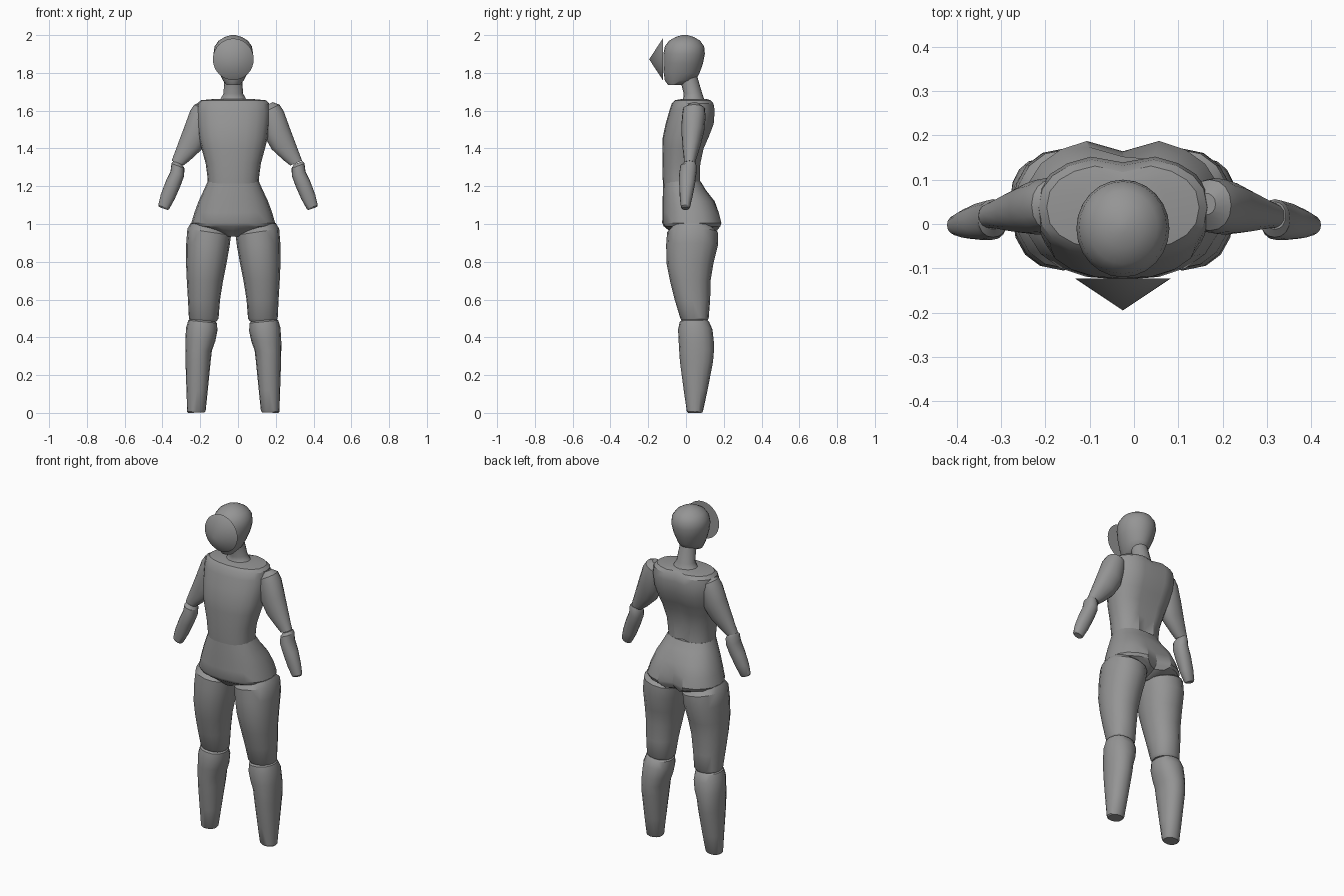
import bpy, bmesh, math
from mathutils import Vector

CX = -0.025  # body centre line

grey = bpy.data.materials.new("mannequin grey")
grey.diffuse_color = (0.3, 0.3, 0.3, 1)


def finish(name, bm, angle=30):
    bmesh.ops.recalc_face_normals(bm, faces=bm.faces)
    me = bpy.data.meshes.new(name)
    bm.to_mesh(me)
    bm.free()
    ob = bpy.data.objects.new(name, me)
    bpy.context.collection.objects.link(ob)
    me.materials.append(grey)
    bpy.ops.object.select_all(action='DESELECT')
    ob.select_set(True)
    bpy.context.view_layer.objects.active = ob
    bpy.ops.object.shade_smooth_by_angle(angle=math.radians(angle))
    return ob


def loft(name, rings, sides=16, power=1.0, side=1, cx=0.0, shape=None, angle=30):
    """Skin over rings (x0, z0, x1, z1, y0, y1): inner point, outer point, front, back."""
    bm = bmesh.new()
    loops = []
    for x0, z0, x1, z1, y0, y1 in rings:
        loop = []
        for i in range(sides):
            a = math.tau * i / sides
            c, s = math.cos(a), math.sin(a)
            c = math.copysign(abs(c) ** power, c)
            s = math.copysign(abs(s) ** power, s)
            p = Vector(((x0 + x1) / 2 + c * (x1 - x0) / 2,
                        (y0 + y1) / 2 + s * (y1 - y0) / 2,
                        (z0 + z1) / 2 + c * (z1 - z0) / 2))
            if shape:
                p = shape(p, i)
            loop.append(bm.verts.new((cx + side * p.x, p.y, p.z)))
        loops.append(loop)
    for a, b in zip(loops, loops[1:]):
        for i in range(sides):
            j = (i + 1) % sides
            bm.faces.new((a[i], a[j], b[j], b[i]))
    bm.faces.new(loops[0])
    bm.faces.new(loops[-1])
    return finish(name, bm, angle)


def level(rows):
    """Symmetric flat rings from (z, half width, front, back)."""
    return [(-w, z, w, z, y0, y1) for z, w, y0, y1 in rows]


# Head
loft("head", level([
    (1.735, .035, -.095, -.03), (1.76, .055, -.112, .05), (1.80, .075, -.118, .072),
    (1.85, .094, -.12, .09), (1.90, .105, -.12, .10), (1.94, .099, -.112, .096),
    (1.97, .078, -.09, .075), (1.99, .046, -.055, .042), (2.0, .012, -.02, .008)]),
    sides=24, cx=CX, angle=50)

# Face mask: shallow cone pointing forward
bm = bmesh.new()
rim = [bm.verts.new((CX + .108 * math.cos(math.tau * i / 32), -.123,
                     1.872 + .11 * math.sin(math.tau * i / 32))) for i in range(32)]
tip = bm.verts.new((CX, -.195, 1.872))
for i in range(32):
    bm.faces.new((rim[i], rim[(i + 1) % 32], tip))
bm.faces.new(rim)
finish("face_mask", bm)

# Neck
loft("neck", level([
    (1.64, .09, -.03, .11), (1.665, .066, -.015, .095), (1.69, .052, -.012, .086),
    (1.78, .046, -.035, .06)]), cx=CX)


# Torso, with a groove along the spine
def spine(p, i):
    if i == 5:
        p.y -= .018
    return p


loft("torso", level([
    (1.215, .135, -.122, .078), (1.25, .137, -.124, .077), (1.32, .146, -.125, .08),
    (1.40, .168, -.125, .098), (1.46, .183, -.123, .125), (1.53, .192, -.108, .152),
    (1.60, .197, -.088, .157), (1.638, .19, -.075, .15), (1.655, .172, -.06, .135),
    (1.662, .10, -.02, .11)]), sides=20, power=.85, cx=CX, shape=spine)


# Hips, with a cleft at the back and a low crotch
def cleft(p, i):
    if i == 5 and p.z < 1.12:
        p.y -= .03
    return p


loft("hips", level([
    (1.225, .136, -.12, .078), (1.18, .156, -.122, .105), (1.12, .184, -.124, .152),
    (1.06, .206, -.125, .18), (1.005, .222, -.126, .194), (.988, .212, -.118, .188),
    (.965, .13, -.09, .17), (.935, .04, -.06, .09)]),
    sides=20, power=.85, cx=CX, shape=cleft)

for s, tag in ((1, "right"), (-1, "left")):
    # Legs: distances are measured from the body centre line
    loft(tag + "_thigh", [
        (.05, .975, .225, 1.005, -.07, .13), (.012, .94, .243, .975, -.10, .168),
        (.02, .88, .249, .90, -.105, .17), (.036, .79, .25, .79, -.103, .145),
        (.054, .70, .246, .70, -.085, .13), (.070, .60, .24, .60, -.06, .128),
        (.078, .50, .235, .50, -.03, .12), (.088, .485, .225, .485, -.02, .11)],
        power=.92, side=s, cx=CX)
    loft(tag + "_shin", [
        (.105, .495, .215, .505, -.01, .10), (.086, .475, .238, .49, -.033, .122),
        (.084, .435, .25, .45, -.042, .14), (.095, .38, .254, .38, -.039, .147),
        (.113, .33, .254, .33, -.036, .148), (.120, .27, .253, .27, -.032, .143),
        (.135, .12, .248, .12, -.012, .114), (.146, .012, .244, .006, .004, .09),
        (.153, .002, .238, 0, .01, .085)], power=.92, side=s, cx=CX)

    # Arms: outer ends are centred on x = 0
    shift = -.006
    loft(tag + "_upper_arm", [
        (.14, 1.62, .19, 1.645, .02, .07), (.128, 1.585, .225, 1.632, -.015, .10),
        (.135, 1.53, .247, 1.60, -.022, .104), (.148, 1.46, .276, 1.52, -.024, .096),
        (.185, 1.395, .306, 1.44, -.02, .078), (.25, 1.335, .334, 1.365, -.012, .056),
        (.283, 1.31, .345, 1.335, -.01, .048)], power=.92, side=s, cx=shift)
    loft(tag + "_forearm", [
        (.295, 1.315, .342, 1.333, -.012, .05), (.284, 1.295, .352, 1.32, -.03, .056),
        (.285, 1.255, .357, 1.28, -.036, .055), (.305, 1.20, .383, 1.225, -.036, .048),
        (.336, 1.13, .409, 1.155, -.033, .034), (.364, 1.08, .422, 1.10, -.027, .022),
        (.371, 1.074, .418, 1.09, -.02, .016)], power=.92, side=s)
